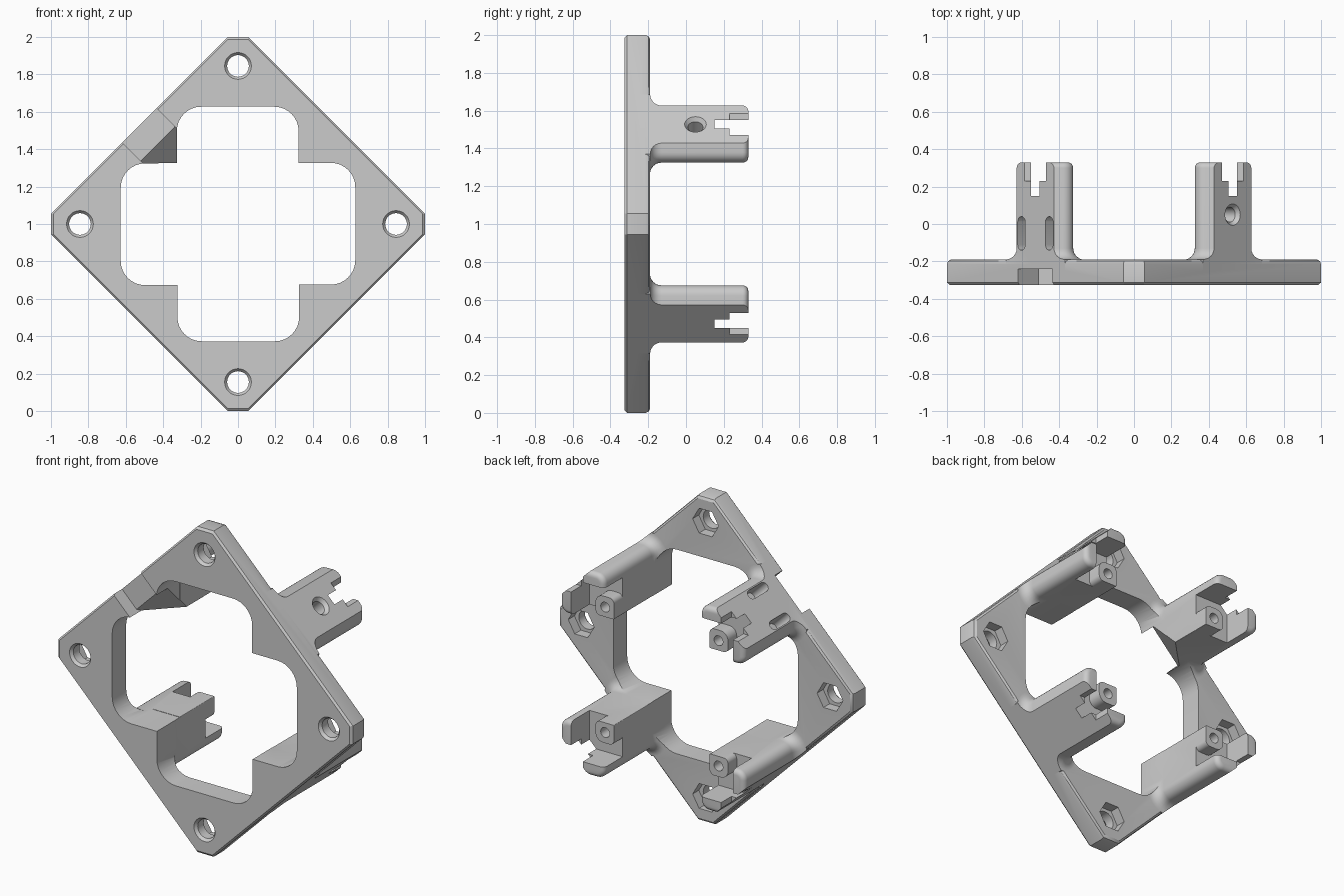
import bpy, bmesh, math
from mathutils import Matrix, Vector

if "Cube" in bpy.data.objects:
    bpy.data.objects.remove(bpy.data.objects["Cube"])

UP = Matrix.Translation((0, 0, 1))      # profiles are drawn around z = 1
S2 = math.sqrt(2)


def loft(name, rings, matrix=UP):
    """Closed solid through rings: list of (2D points, depth along local y)."""
    bm = bmesh.new()
    loops = [[bm.verts.new((p[0], y, p[1])) for p in pts] for pts, y in rings]
    n = len(loops[0])
    for a, b in zip(loops, loops[1:]):
        for i in range(n):
            bm.faces.new((a[i], a[(i + 1) % n], b[(i + 1) % n], b[i]))
    bm.faces.new(loops[0])
    bm.faces.new(loops[-1])
    bm.transform(matrix)
    bmesh.ops.recalc_face_normals(bm, faces=bm.faces[:])
    me = bpy.data.meshes.new(name)
    bm.to_mesh(me)
    bm.free()
    ob = bpy.data.objects.new(name, me)
    bpy.context.collection.objects.link(ob)
    return ob


def prism(pts, y0, y1, matrix=UP, name="cutter"):
    return loft(name, [(pts, y0), (pts, y1)], matrix)


def combine(ob, other, op):
    """Apply a boolean and remove the helper."""
    m = ob.modifiers.new("bool", 'BOOLEAN')
    m.operation, m.object, m.solver = op, other, 'EXACT'
    dg = bpy.context.evaluated_depsgraph_get()
    me = bpy.data.meshes.new_from_object(ob.evaluated_get(dg))
    ob.modifiers.clear()
    ob.data = me
    bpy.data.objects.remove(other)


def arc(cx, cz, r, a0, a1, n=8):
    return [(cx + r * math.cos(math.radians(a0 + (a1 - a0) * i / n)),
             cz + r * math.sin(math.radians(a0 + (a1 - a0) * i / n))) for i in range(n + 1)]


def circle(x, z, r, n=32):
    return arc(x, z, r, 0, 360 - 360 / n, n - 1)


def rect(x0, x1, z0, z1):
    return [(x0, z0), (x1, z0), (x1, z1), (x0, z1)]


def rounded_square(lo, hi, radii, off=0.0):
    """Square lo..hi in both axes; radii from the inner corner, anticlockwise."""
    pts, a, b = [], lo - off, hi + off
    for (sx, sz), r, start in zip(((0, 0), (1, 0), (1, 1), (0, 1)), radii, (180, 270, 0, 90)):
        r = max(r + off, 0.004)
        pts += arc(b - r if sx else a + r, b - r if sz else a + r, r, start, start + 90, 6)
    return pts


def four(pts):
    """Repeat a quadrant outline by quarter turns."""
    out = []
    for k in range(4):
        for x, z in pts:
            for _ in range(k):
                x, z = -z, x
            out.append((x, z))
    return out


def flip(pts, sx, sz):
    return [(x * sx, z * sz) for x, z in pts]


def frame(x, y, z):
    """Matrix from local axes, origin at the frame centre."""
    m = Matrix((x, y, z)).transposed().to_4x4()
    return UP @ m


outline = four([(1, 0.055), (0.055, 1)])


def scaled(s):
    return [(x * s, z * s) for x, z in outline]


# diamond plate with softened edges
body = loft("corner_post_frame", [(scaled(0.986), -0.325), (outline, -0.313), (outline, -0.215),
                                  (scaled(0.994), -0.199), (scaled(0.98), -0.19)])

# four corner posts with filleted feet and rounded ends
F, E = 0.06, 0.03
steps = [(F, -0.25)]
steps += [(F * (1 - math.sin(t)), -0.19 + F * (1 - math.cos(t)))
          for t in [math.pi / 2 * i / 6 for i in range(7)]]
steps += [(-E * (1 - math.cos(t)), 0.33 - E + E * math.sin(t))
          for t in [math.pi / 2 * i / 5 for i in range(6)]]
QUADS = [(1, 1), (-1, 1), (-1, -1), (1, -1)]
for sx, sz in QUADS:
    post = loft("post", [(flip(rounded_square(0.325, 0.627, (0, 0.055, 0.01, 0.055), o), sx, sz), y)
                         for o, y in steps])
    combine(post, prism(outline, -0.3, 0.6), 'INTERSECT')
    # end pocket and outer slot leave two prongs
    combine(post, prism(flip(rect(0.2, 0.55, 0.2, 0.55), sx, sz), 0.15, 0.5), 'DIFFERENCE')
    combine(post, prism(flip(rect(0.47, 0.8, 0.47, 0.8), sx, sz), 0.23, 0.5), 'DIFFERENCE')
    # screw boss at the inner corner
    boss = prism(flip(rounded_square(0.325, 0.45, (0, 0.03, 0.05, 0.03)), sx, sz), 0.08, 0.235)
    combine(post, boss, 'UNION')
    combine(post, prism(circle(0.385 * sx, 0.385 * sz, 0.03), 0.0, 0.4), 'DIFFERENCE')
    combine(body, post, 'UNION')

# cross-shaped opening
opening = four(arc(0.497, 0.197, 0.13, 0, 90) + [(0.324, 0.327)] + arc(0.194, 0.497, 0.13, 0, 90))
opening = [p for i, p in enumerate(opening) if math.dist(p, opening[i - 1]) > 1e-4]
combine(body, prism(opening, -0.5, -0.1), 'DIFFERENCE')

# mounting holes: countersink in front, hex nut pocket behind
for x, z in ((0.845, 0), (-0.845, 0), (0, 0.845), (0, -0.845)):
    combine(body, loft("cutter", [(circle(x, z, 0.078), -0.333), (circle(x, z, 0.058), -0.308),
                                  (circle(x, z, 0.058), 0)]), 'DIFFERENCE')
    combine(body, prism(circle(x, z, 0.088, 6), -0.25, -0.1), 'DIFFERENCE')

# cross hole in the right upper post
Y = Vector((0, 1, 0))
n, u = Vector((1, 0, 1)) / S2, Vector((-1, 0, 1)) / S2
m = frame(u, n, Y)
combine(body, loft("cutter", [(circle(0, 0.05, 0.04), 0.55), (circle(0, 0.05, 0.04), 0.725),
                              (circle(0, 0.05, 0.065), 0.755)], m), 'DIFFERENCE')

# cable-tie slots in the left upper post
n, u = Vector((-1, 0, 1)) / S2, Vector((1, 0, 1)) / S2
m = frame(u, n, Y)
for c in (-0.105, 0.105):
    slot = arc(c, 0.012, 0.028, 0, 180) + arc(c, -0.112, 0.028, 180, 360)
    combine(body, prism(slot, 0.62, 0.8, m), 'DIFFERENCE')

# wire channel across the plate, ramping into the post
combine(body, prism(rect(-0.13, 0.13, -0.5, -0.24), 0.3, 0.9, m), 'DIFFERENCE')
ramp = [(0.61, -0.245), (0.61, -0.5), (0.3, -0.5), (0.3, 0.2)]
combine(body, prism(ramp, -0.13, 0.13, frame(n, u, Y)), 'DIFFERENCE')

bpy.context.view_layer.objects.active = body
body.select_set(True)
bpy.ops.object.shade_smooth_by_angle(angle=math.radians(30))
